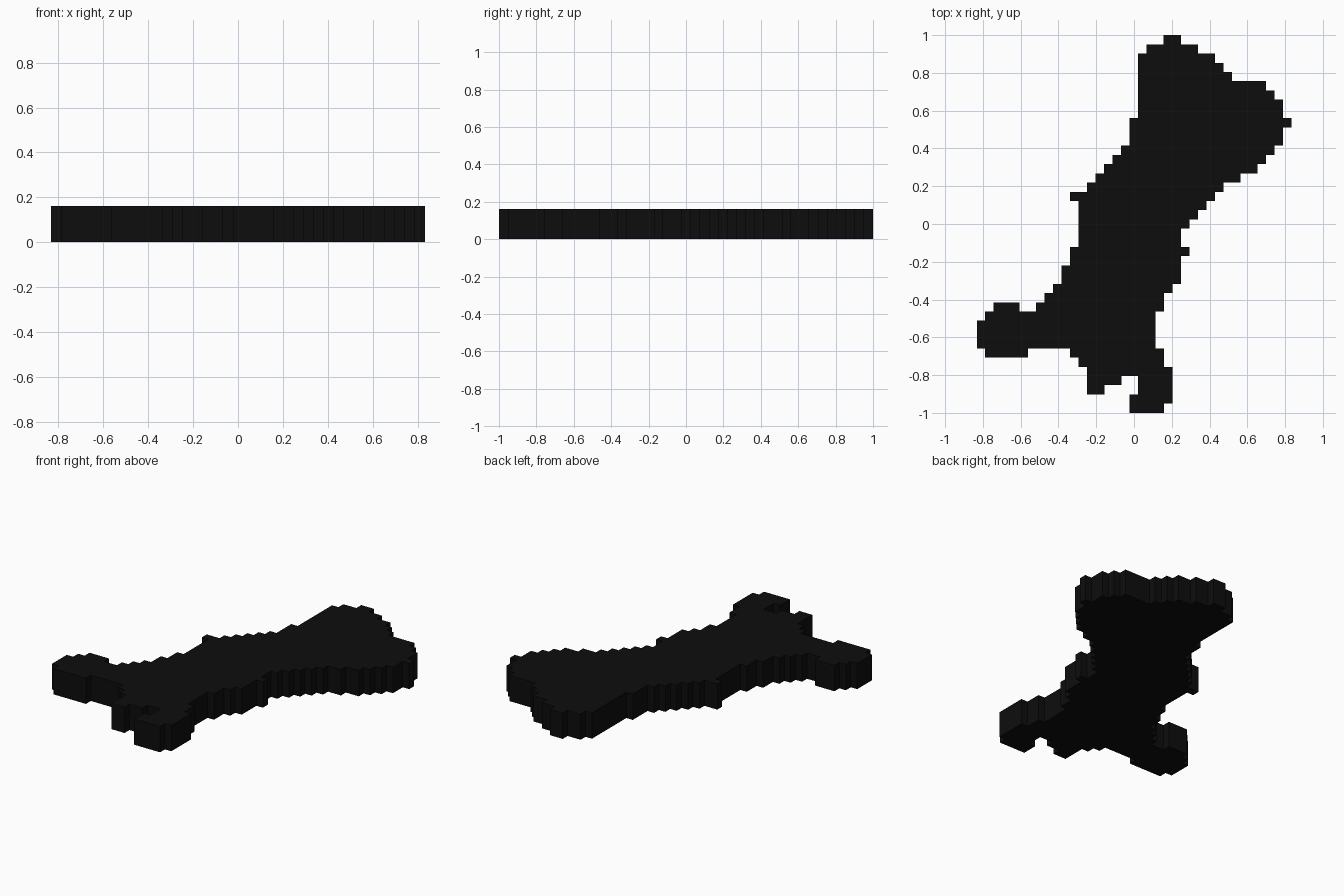
import bpy
import bmesh
import math

COLUMNS, ROWS = 37, 41
LENGTH, THICKNESS = 2.0, 0.162
CELL_Y = LENGTH / ROWS
CELL_X = 0.045

# Filled column spans of each row, from the back edge (+y) to the front edge (-y)
HEAD = [
    (22, 24), (20, 26), (19, 28), (19, 29), (19, 30), (19, 34), (19, 35),
    (19, 36), (19, 36), (18, 37), (18, 36), (18, 36), (17, 35), (16, 34),
    (15, 33), (14, 31),
]
SHAFT = [
    (13, 29), (11, 28), (12, 27), (12, 26), (12, 25), (12, 24), (12, 24),
    (11, 25), (11, 24), (10, 24), (10, 24), (9, 23), (8, 22),
]
FOOT = [
    (2, 5, 7, 22), (1, 21), (0, 21), (0, 21), (0, 21), (1, 6, 11, 22),
    (12, 22), (13, 23), (13, 17, 19, 23), (13, 15, 19, 23), (18, 23), (18, 22),
]


def flat_material(name, color):
    material = bpy.data.materials.new(name)
    material.use_nodes = True
    material.diffuse_color = color
    shader = next(n for n in material.node_tree.nodes if n.type == 'BSDF_PRINCIPLED')
    shader.inputs["Base Color"].default_value = color
    return material


def filled_cells(rows):
    """Yield the (column, row) of every filled cell."""
    for row, spans in enumerate(rows):
        for start, end in zip(spans[::2], spans[1::2]):
            for column in range(start, end):
                yield column, row


def stepped_plate(name, rows, material):
    """Join the cells into one outline, then extrude it to a solid plate."""
    bm = bmesh.new()
    corners = {}

    def corner(column, row):
        key = (column, row)
        if key not in corners:
            x = (column - COLUMNS / 2) * CELL_X
            y = (ROWS / 2 - row) * CELL_Y
            corners[key] = bm.verts.new((x, y, 0))
        return corners[key]

    for c, r in filled_cells(rows):
        bm.faces.new((corner(c, r), corner(c, r + 1),
                      corner(c + 1, r + 1), corner(c + 1, r)))

    # Merge the cells into a clean flat face before raising it
    bmesh.ops.dissolve_limit(bm, angle_limit=math.radians(1),
                             verts=bm.verts[:], edges=bm.edges[:])
    raised = bmesh.ops.extrude_face_region(bm, geom=bm.faces[:], use_keep_orig=True)
    top = [g for g in raised["geom"] if isinstance(g, bmesh.types.BMVert)]
    bmesh.ops.translate(bm, verts=top, vec=(0, 0, THICKNESS))
    bmesh.ops.recalc_face_normals(bm, faces=bm.faces[:])

    mesh = bpy.data.meshes.new(name)
    bm.to_mesh(mesh)
    bm.free()
    mesh.materials.append(material)
    plate = bpy.data.objects.new(name, mesh)
    bpy.context.collection.objects.link(plate)
    return plate


default_cube = bpy.data.objects.get("Cube")
if default_cube:
    bpy.data.objects.remove(default_cube, do_unlink=True)

# Single solid plate with a stepped outline
black = flat_material("near_black", (0.004, 0.004, 0.004, 1))
stepped_plate("stepped_plate", HEAD + SHAFT + FOOT, black)
